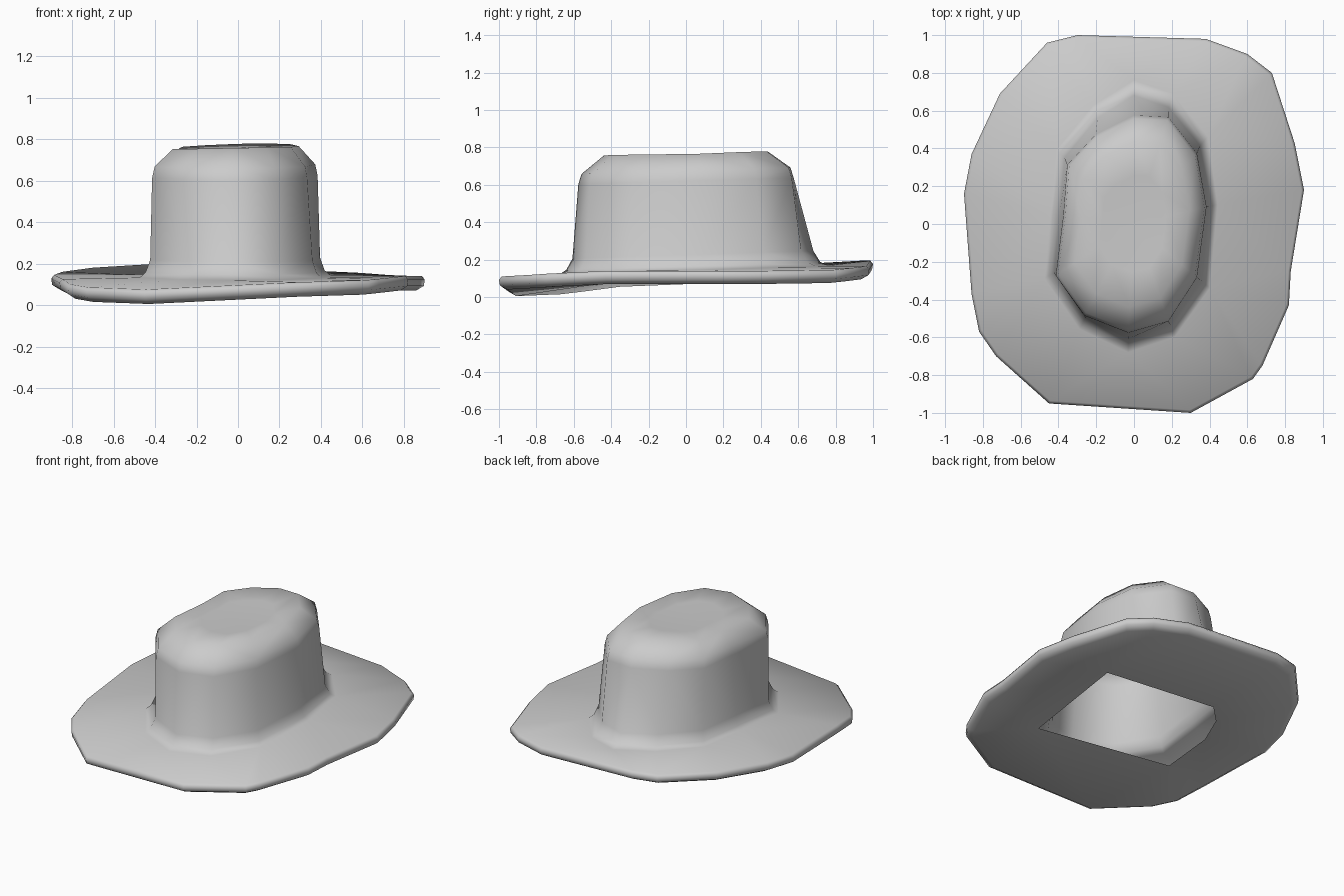
import bpy
import bmesh
import math

cube = bpy.data.objects.get("Cube")
if cube:
    bpy.data.objects.remove(cube, do_unlink=True)

felt = bpy.data.materials.new("grey_felt")
felt.use_nodes = True
colour = (0.6, 0.6, 0.6, 1.0)
felt.diffuse_color = colour
felt.node_tree.nodes["Principled BSDF"].inputs["Base Color"].default_value = colour

bm = bmesh.new()


def ring(outline, height, scale=1.0):
    """Add a loop of vertices; height is a function of x and y."""
    return [bm.verts.new((x * scale, y * scale, height(x, y))) for x, y in outline]


def loft(outer, inner):
    """Stitch two counter-clockwise loops of any size, pairing them by angle."""
    def ordered(loop):
        turn = [(math.atan2(v.co.y, v.co.x) % math.tau, v) for v in loop]
        turn.sort(key=lambda p: p[0])
        return turn + [(turn[0][0] + math.tau, turn[0][1])]
    a, b = ordered(outer), ordered(inner)
    i = j = 0
    while i < len(a) - 1 or j < len(b) - 1:
        step_a = i < len(a) - 1 and (j == len(b) - 1 or
                                     a[i + 1][0] + a[i][0] <= b[j + 1][0] + b[j][0])
        if step_a:
            bm.faces.new((a[i][1], a[i + 1][1], b[j][1]))
            i += 1
        else:
            bm.faces.new((a[i][1], b[j + 1][1], b[j][1]))
            j += 1


# Crown outlines: flared foot and shoulder
foot = [(0.43, 0.10), (0.38, 0.45), (0.20, 0.67), (0, 0.74), (-0.21, 0.61), (-0.40, 0.38),
        (-0.43, 0.05), (-0.46, -0.28), (-0.28, -0.54), (-0.03, -0.66), (0.21, -0.58), (0.39, -0.33)]
shoulder = [(0.38, 0.09), (0.33, 0.37), (0.18, 0.56), (0, 0.57), (-0.20, 0.47), (-0.35, 0.31),
            (-0.37, 0.05), (-0.41, -0.27), (-0.26, -0.48), (-0.03, -0.57), (0.18, -0.51), (0.33, -0.28)]

# Brim outline with the height of its upper edge
brim = [(0.90, 0.18, 0.14), (0.85, 0.43, 0.14), (0.73, 0.80, 0.145), (0.60, 0.90, 0.155),
        (0.38, 0.98, 0.165), (-0.30, 1.0, 0.195), (-0.46, 0.96, 0.195), (-0.71, 0.69, 0.18),
        (-0.86, 0.37, 0.16), (-0.90, 0.16, 0.145), (-0.86, -0.37, 0.125), (-0.82, -0.57, 0.10),
        (-0.73, -0.70, 0.085), (-0.45, -0.95, 0.075), (0.30, -1.0, 0.11), (0.63, -0.82, 0.12),
        (0.68, -0.75, 0.125), (0.82, -0.43, 0.14), (0.83, -0.25, 0.14)]
edge = {(x, y): z for x, y, z in brim}


def brim_ring(scale, drop):
    return ring(edge, lambda x, y: edge[x, y] - drop, scale)


# Opening under the head
opening = [(0.46, 0.30), (-0.32, 0.36), (-0.44, 0.24), (-0.53, 0.03), (-0.56, -0.34), (0.36, -0.46)]

loops = [
    ring(opening, lambda x, y: 0.09 - 0.03 * x + 0.02 * y),
    brim_ring(0.955, 0.07),
    brim_ring(0.995, 0.048),
    brim_ring(1.0, 0.018),
    brim_ring(0.985, 0.0),
    ring(foot, lambda x, y: 0.142 + 0.035 * y, 1.03),
    ring(foot, lambda x, y: 0.165 + 0.03 * y, 0.97),
    ring(foot, lambda x, y: 0.225 + 0.03 * y, 0.92),
    ring(shoulder, lambda x, y: 0.62 + 0.03 * y, 1.01),
    ring(shoulder, lambda x, y: 0.675 + 0.03 * y, 0.98),
    ring(shoulder, lambda x, y: 0.757 + 0.015 * x + 0.035 * max(0, y), 0.77),
    ring(shoulder, lambda x, y: 0.752 + 0.02 * max(0, y), 0.45),
]
for lower, upper in zip(loops, loops[1:]):
    loft(lower, upper)

# Slightly dented crown top
bm.faces.new(loops[-1])

mesh = bpy.data.meshes.new("hat_shell")
bm.to_mesh(mesh)
bm.free()
mesh.materials.append(felt)
hat = bpy.data.objects.new("hat_shell", mesh)
bpy.context.collection.objects.link(hat)

bpy.ops.object.select_all(action="DESELECT")
hat.select_set(True)
bpy.context.view_layer.objects.active = hat
bpy.ops.object.shade_smooth_by_angle(angle=math.radians(60))
